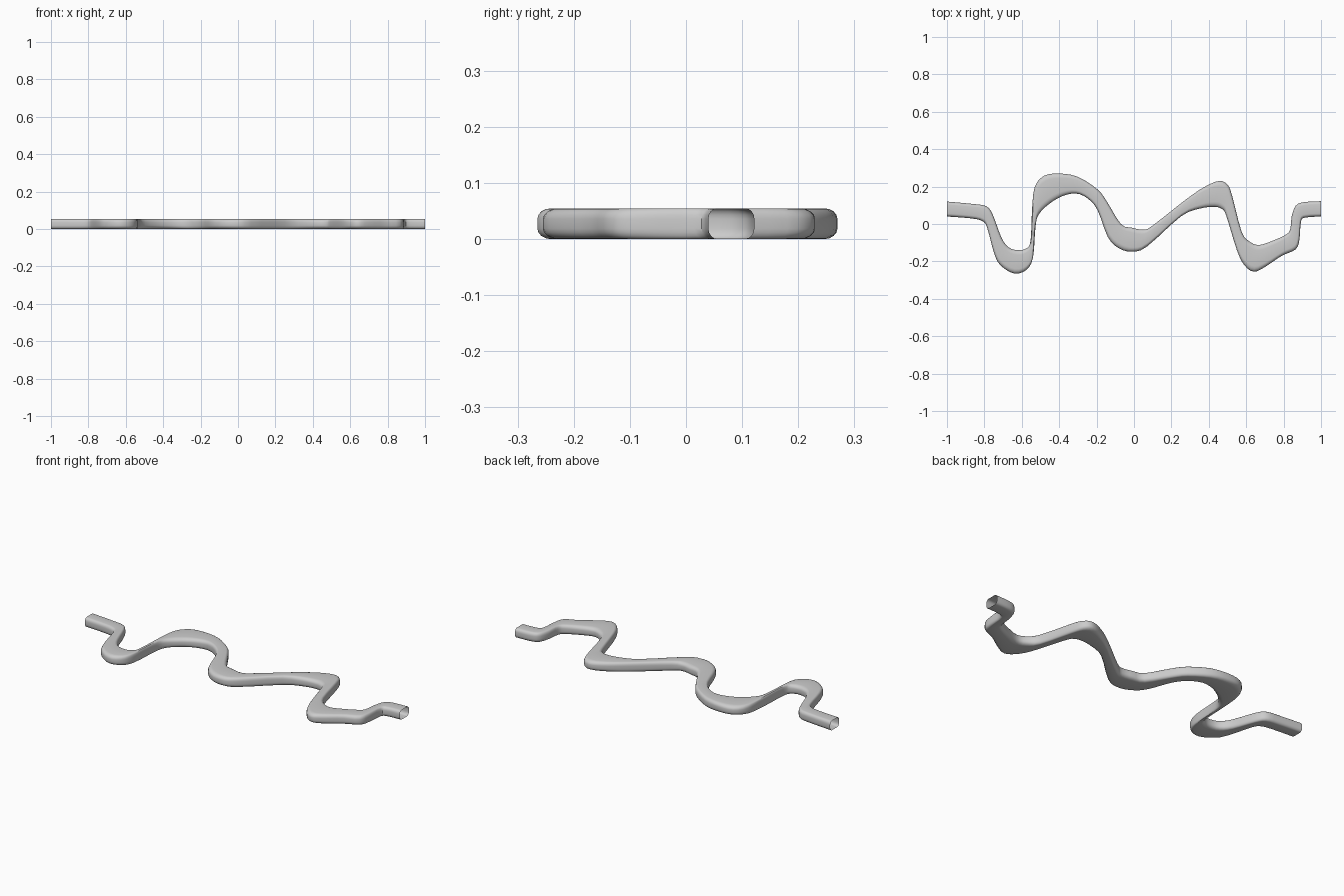
import bpy, bmesh, math
from mathutils import Vector

if "Cube" in bpy.data.objects:
    bpy.data.objects.remove(bpy.data.objects["Cube"])

HEIGHT = 0.055
CORNER = 0.019
STEPS = 3

# Paired edge stations seen from above: back edge x, y then front edge x, y
STATIONS = [
    (-1, .12, -1, .04), (-.86, .107, -.87, .03), (-.79, .095, -.81, .015),
    (-.755, .05, -.785, -.02), (-.71, -.07, -.75, -.15), (-.67, -.125, -.715, -.22),
    (-.62, -.14, -.64, -.265), (-.575, -.13, -.575, -.245), (-.553, -.09, -.54, -.18),
    (-.545, .08, -.527, -.02), (-.53, .20, -.51, .05), (-.48, .258, -.45, .11),
    (-.40, .27, -.38, .15), (-.30, .252, -.31, .163), (-.195, .185, -.25, .138),
    (-.145, .12, -.195, .075), (-.07, 0, -.14, -.07), (-.01, -.02, -.08, -.13),
    (.05, -.03, -.01, -.148), (.10, -.008, .07, -.12), (.28, .133, .25, .04),
    (.38, .20, .35, .082), (.455, .23, .43, .092), (.50, .21, .47, .08),
    (.525, .15, .493, .045), (.575, -.04, .55, -.14), (.62, -.095, .59, -.22),
    (.67, -.112, .64, -.255), (.74, -.09, .70, -.23), (.81, -.058, .79, -.17),
    (.835, -.03, .865, -.135), (.843, .04, .885, -.08), (.865, .098, .893, .015),
    (.91, .117, .92, .035), (1, .122, 1, .04),
]


def smooth_stations(pts, steps):
    """Catmull-Rom interpolation through the stations."""
    pts = [Vector(p) for p in pts]
    out = []
    for i in range(len(pts) - 1):
        b, c = pts[i], pts[i + 1]
        a = pts[i - 1] if i else b
        d = pts[i + 2] if i + 2 < len(pts) else c
        for k in range(steps):
            t = k / steps
            out.append(0.5 * (2 * b + (c - a) * t + (2 * a - 5 * b + 4 * c - d) * t * t
                              + (3 * b - a - 3 * c + d) * t ** 3))
    return out + [pts[-1]]


def rounded_profile():
    """Rounded rectangle: fraction across the width, and height."""
    frac, prof = 0.2, []
    for q, (cx, cz) in enumerate([(1 - frac, HEIGHT - CORNER), (frac, HEIGHT - CORNER),
                                  (frac, CORNER), (1 - frac, CORNER)]):
        for k in range(5):
            a = math.radians(90 * q + 22.5 * k)
            prof.append((cx + frac * math.cos(a), cz + CORNER * math.sin(a)))
    return prof


# Winding tube with open ends
bm = bmesh.new()
profile = rounded_profile()
rings = []
for s in smooth_stations(STATIONS, STEPS):
    back, front = Vector(s[:2]), Vector(s[2:])
    rings.append([bm.verts.new((*front.lerp(back, f), z)) for f, z in profile])
n = len(profile)
for r0, r1 in zip(rings, rings[1:]):
    for j in range(n):
        bm.faces.new((r0[j], r0[(j + 1) % n], r1[(j + 1) % n], r1[j]))
bmesh.ops.recalc_face_normals(bm, faces=bm.faces)
# Make sure the top faces point up
top = max(bm.faces, key=lambda f: f.calc_center_median().z)
if top.normal.z < 0:
    bmesh.ops.reverse_faces(bm, faces=bm.faces)

mesh = bpy.data.meshes.new("winding_tube")
bm.to_mesh(mesh)
bm.free()
tube = bpy.data.objects.new("winding_tube", mesh)
bpy.context.collection.objects.link(tube)
bpy.context.view_layer.objects.active = tube
tube.select_set(True)
bpy.ops.object.shade_smooth_by_angle(angle=math.radians(35))
